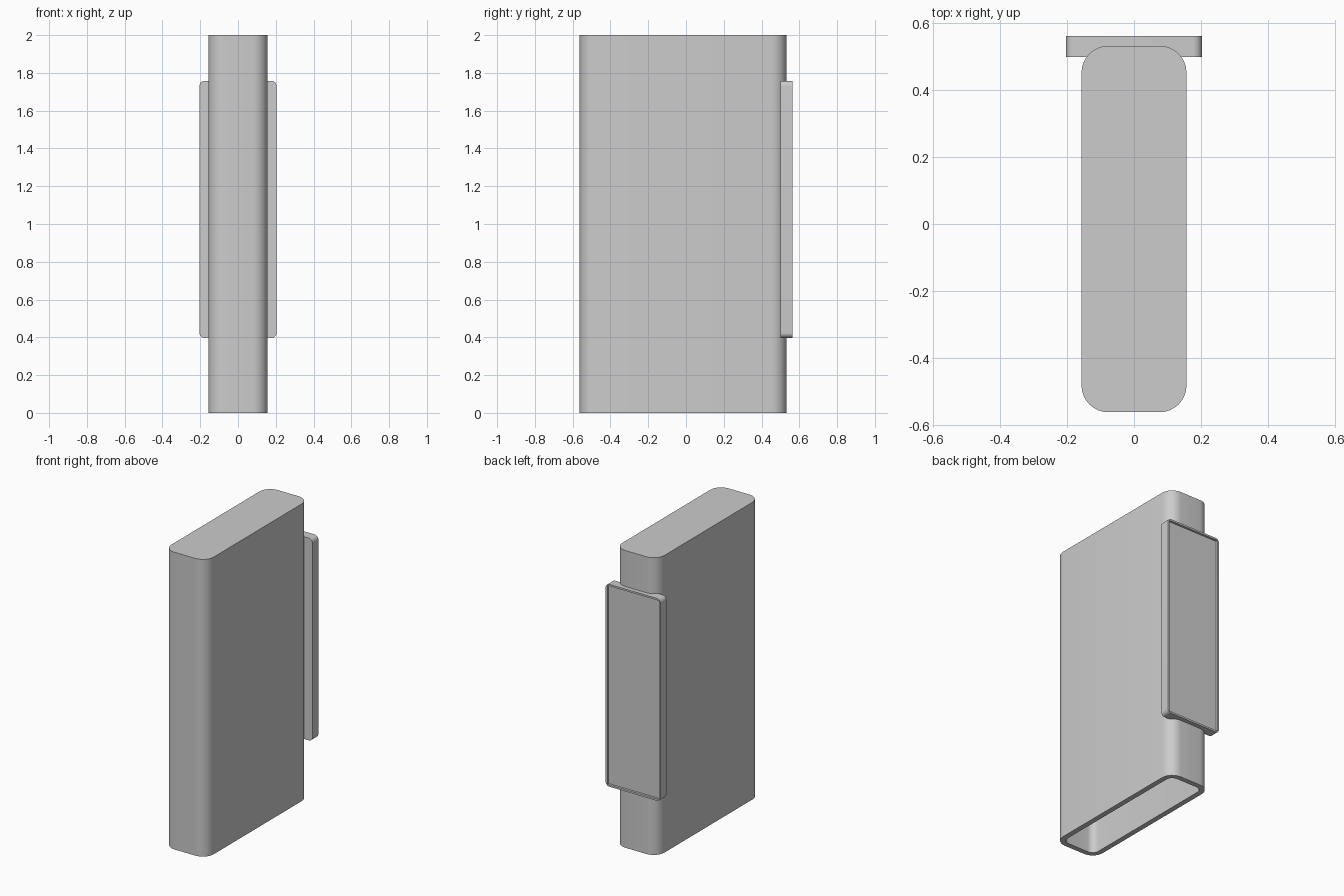
import bpy
import bmesh
import math
from mathutils import Vector

cube = bpy.data.objects.get("Cube")
if cube:
    bpy.data.objects.remove(cube, do_unlink=True)

# One plain grey for every part
GREY = (0.604, 0.604, 0.604, 1.0)
grey = bpy.data.materials.new("plain_grey")
grey.use_nodes = True
grey.diffuse_color = GREY
grey.node_tree.nodes["Principled BSDF"].inputs["Base Color"].default_value = GREY


def rounded_rect(half_u, half_v, radius, steps=8):
    """Outline of a rounded rectangle centred on the origin."""
    points = []
    for corner, (su, sv) in enumerate([(1, 1), (-1, 1), (-1, -1), (1, -1)]):
        for i in range(steps + 1):
            a = (corner + i / steps) * math.pi / 2
            points.append((su * (half_u - radius) + radius * math.cos(a),
                           sv * (half_v - radius) + radius * math.sin(a)))
    return points


def skin(name, sections):
    """Join a chain of equal-count loops and cap both ends."""
    bm = bmesh.new()
    loops = [[bm.verts.new(p) for p in section] for section in sections]
    for a, b in zip(loops, loops[1:]):
        for i in range(len(a)):
            j = (i + 1) % len(a)
            bm.faces.new((a[i], a[j], b[j], b[i]))
    bm.faces.new(loops[0][::-1])
    bm.faces.new(loops[-1])
    bmesh.ops.recalc_face_normals(bm, faces=bm.faces)
    mesh = bpy.data.meshes.new(name)
    bm.to_mesh(mesh)
    bm.free()
    mesh.materials.append(grey)
    obj = bpy.data.objects.new(name, mesh)
    bpy.context.collection.objects.link(obj)
    bpy.ops.object.select_all(action='DESELECT')
    obj.select_set(True)
    bpy.context.view_layer.objects.active = obj
    bpy.ops.object.shade_smooth_by_angle(angle=math.radians(30))
    return obj


# Hollow sleeve, open at the bottom
HALF_X, HALF_Y, MID_Y = 0.157, 0.548, -0.015
RADIUS, WALL, HEIGHT = 0.08, 0.035, 2.0


def sleeve_loop(inset, z):
    outline = rounded_rect(HALF_X - inset, HALF_Y - inset, RADIUS - inset)
    return [Vector((u, v + MID_Y, z)) for u, v in outline]


skin("sleeve", [sleeve_loop(WALL, HEIGHT - WALL), sleeve_loop(WALL, 0),
                sleeve_loop(0, 0), sleeve_loop(0, HEIGHT)])

# Back plate with a thin raised rim around a sunken panel
PLATE_X, PLATE_Z, PLATE_MID = 0.204, 0.681, 1.077
FRONT, BACK = 0.5, 0.563
RIM, SUNK = 0.012, 0.015


def plate_loop(inset, radius, y):
    outline = rounded_rect(PLATE_X - inset, PLATE_Z - inset, radius)
    return [Vector((u, y, v + PLATE_MID)) for u, v in outline]


skin("back_plate", [plate_loop(0, 0.028, FRONT), plate_loop(0, 0.028, BACK),
                    plate_loop(RIM, 0.002, BACK), plate_loop(RIM, 0.002, BACK - SUNK)])
